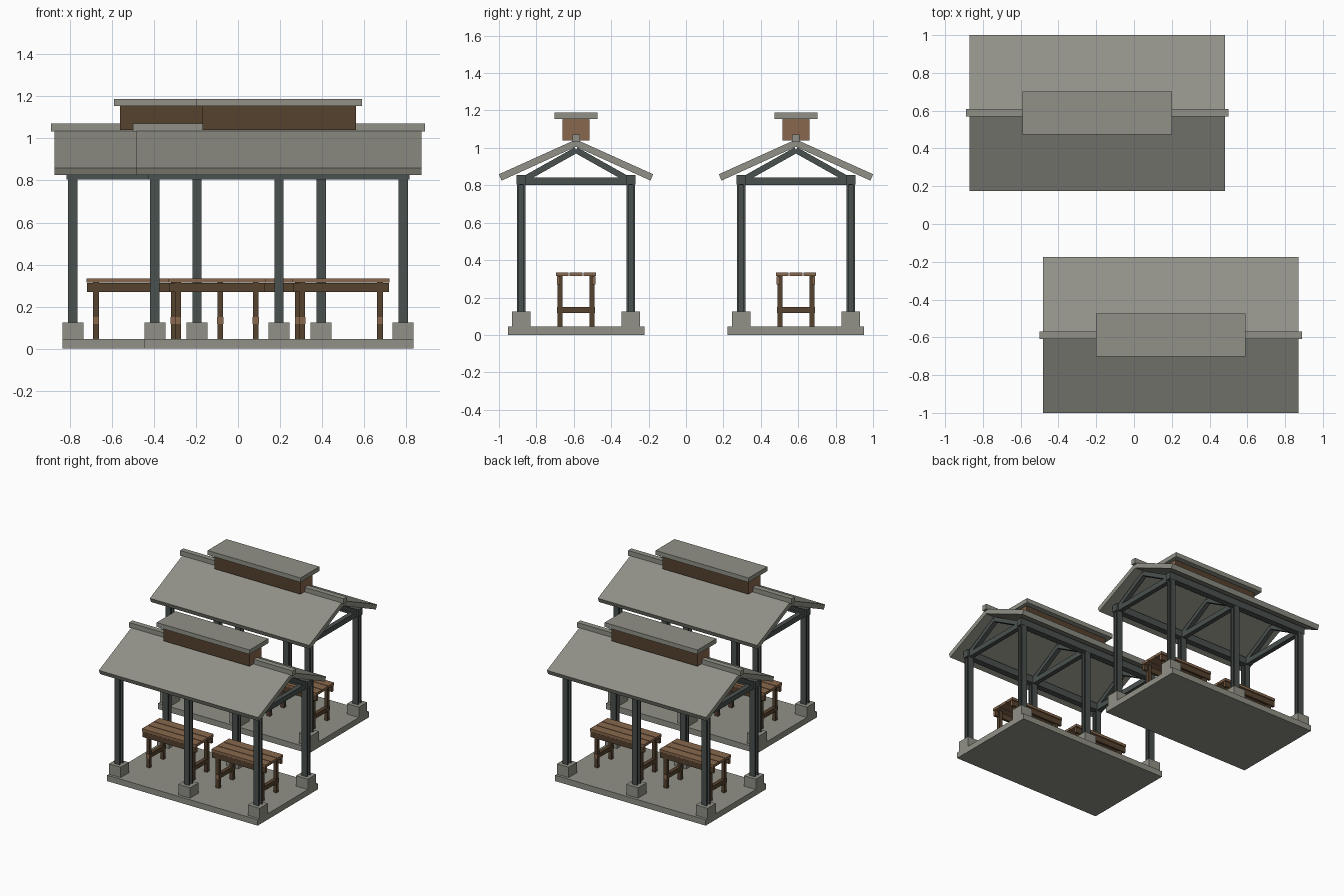
import bpy, bmesh, math
from mathutils import Vector, Matrix

if "Cube" in bpy.data.objects:
    bpy.data.objects.remove(bpy.data.objects["Cube"])


def material(name, rgb):
    m = bpy.data.materials.new(name)
    m.diffuse_color = (*rgb, 1)
    m.use_nodes = True
    m.node_tree.nodes["Principled BSDF"].inputs["Base Color"].default_value = m.diffuse_color
    return m


CONCRETE = material("grey concrete", (0.285, 0.285, 0.245))
STEEL = material("dark steel", (0.068, 0.083, 0.078))
DARK = material("dark wood", (0.092, 0.055, 0.028))
LIGHT = material("light wood", (0.250, 0.140, 0.075))


def finish(name, bm, mats):
    bmesh.ops.recalc_face_normals(bm, faces=bm.faces)
    me = bpy.data.meshes.new(name)
    bm.to_mesh(me)
    bm.free()
    for m in mats:
        me.materials.append(m)
    ob = bpy.data.objects.new(name, me)
    bpy.context.collection.objects.link(ob)
    return ob


def box(name, center, size, mat, end_axis=None, tilt=0):
    """Box; faces along end_axis get the light end-grain colour."""
    bm = bmesh.new()
    bmesh.ops.create_cube(bm, size=1)
    bmesh.ops.scale(bm, vec=size, verts=bm.verts)
    if end_axis is not None:
        bm.normal_update()
        for f in bm.faces:
            f.material_index = int(abs(f.normal[end_axis]) > 0.9)
    bmesh.ops.transform(bm, matrix=Matrix.Translation(center) @ Matrix.Rotation(tilt, 4, 'X'),
                        verts=bm.verts)
    return finish(name, bm, [mat] if end_axis is None else [mat, LIGHT])


def prism(name, profile, vec, mat):
    """Extrude a closed profile of 3D points along vec."""
    bm = bmesh.new()
    face = bm.faces.new([bm.verts.new(p) for p in profile])
    ext = bmesh.ops.extrude_face_region(bm, geom=[face])
    bmesh.ops.translate(bm, vec=vec, verts=[v for v in ext['geom'] if isinstance(v, bmesh.types.BMVert)])
    return finish(name, bm, [mat])


def post(x, y):
    # H-section steel column
    a, t = 0.0225, 0.011
    half = [(-a, -a), (a, -a), (a, -a + t), (t / 2, -a + t), (t / 2, a - t), (a, a - t)]
    pts = half + [(a, a), (-a, a), (-a, a - t), (-t / 2, a - t), (-t / 2, -a + t), (-a, -a + t)]
    prism("post", [(x + p, y + q, 0.12) for p, q in pts], (0, 0, 0.70), STEEL)


def table(cx, cy):
    # plank top
    for i in (-1, 0, 1):
        box("table_plank", (cx, cy + i * 0.0735, 0.325), (0.46, 0.068, 0.02), LIGHT)
    for sy in (-1, 1):
        box("table_apron", (cx, cy + sy * 0.094, 0.291), (0.455, 0.018, 0.042), DARK, 0)
        for sx in (-1, 1):
            box("table_leg", (cx + sx * 0.185, cy + sy * 0.085, 0.18),
                (0.027, 0.027, 0.27), DARK, 2)
    for sx in (-1, 1):
        box("table_rail", (cx + sx * 0.185, cy, 0.134), (0.03, 0.204, 0.032), DARK, 1)


def pavilion(cx, cy):
    # floor
    box("floor_slab", (cx, cy, 0.0225), (1.28, 0.73, 0.045), CONCRETE)

    # footings, posts and eave beams
    for sy in (-1, 1):
        y = cy + sy * 0.293
        for i in (-1, 0, 1):
            x = cx + i * 0.59
            box("footing", (x, y, 0.0845), (0.1, 0.1, 0.08), CONCRETE)
            post(x, y)
        box("eave_beam", (cx, y, 0.83), (1.24, 0.048, 0.052), STEEL)

    # trusses
    for i in (-1, 0, 1):
        x = cx + i * 0.59
        box("truss_tie", (x, cy, 0.821), (0.035, 0.6, 0.04), STEEL)
        for s in (-1, 1):
            p, q = Vector((s * 0.285, 0.828)), Vector((0, 0.988))
            mid, d = (p + q) / 2, q - p
            box("truss_rafter", (x, cy + mid[0], mid[1]),
                (0.035, d.length, 0.032), STEEL, tilt=-s * math.atan2(0.16, 0.285))

    # gable roof with square-cut eaves
    side = [(0.4125, 0.859), (0.398, 0.825)]
    prof = [(0, 1.045)] + side + [(0, 1.006)] + [(-y, z) for y, z in reversed(side)]
    prism("gable_roof", [(cx - 0.677, cy + y, z) for y, z in prof], (1.354, 0, 0), CONCRETE)
    box("ridge_cap", (cx, cy, 1.052), (1.39, 0.04, 0.04), CONCRETE)

    # raised ridge vent
    box("vent_body", (cx, cy, 1.097), (0.73, 0.146, 0.116), DARK, 0)
    box("vent_roof", (cx, cy, 1.171), (0.79, 0.228, 0.034), CONCRETE)

    for s in (-1, 1):
        table(cx + s * 0.295, cy)


pavilion(0.195, -0.588)
pavilion(-0.195, 0.588)
